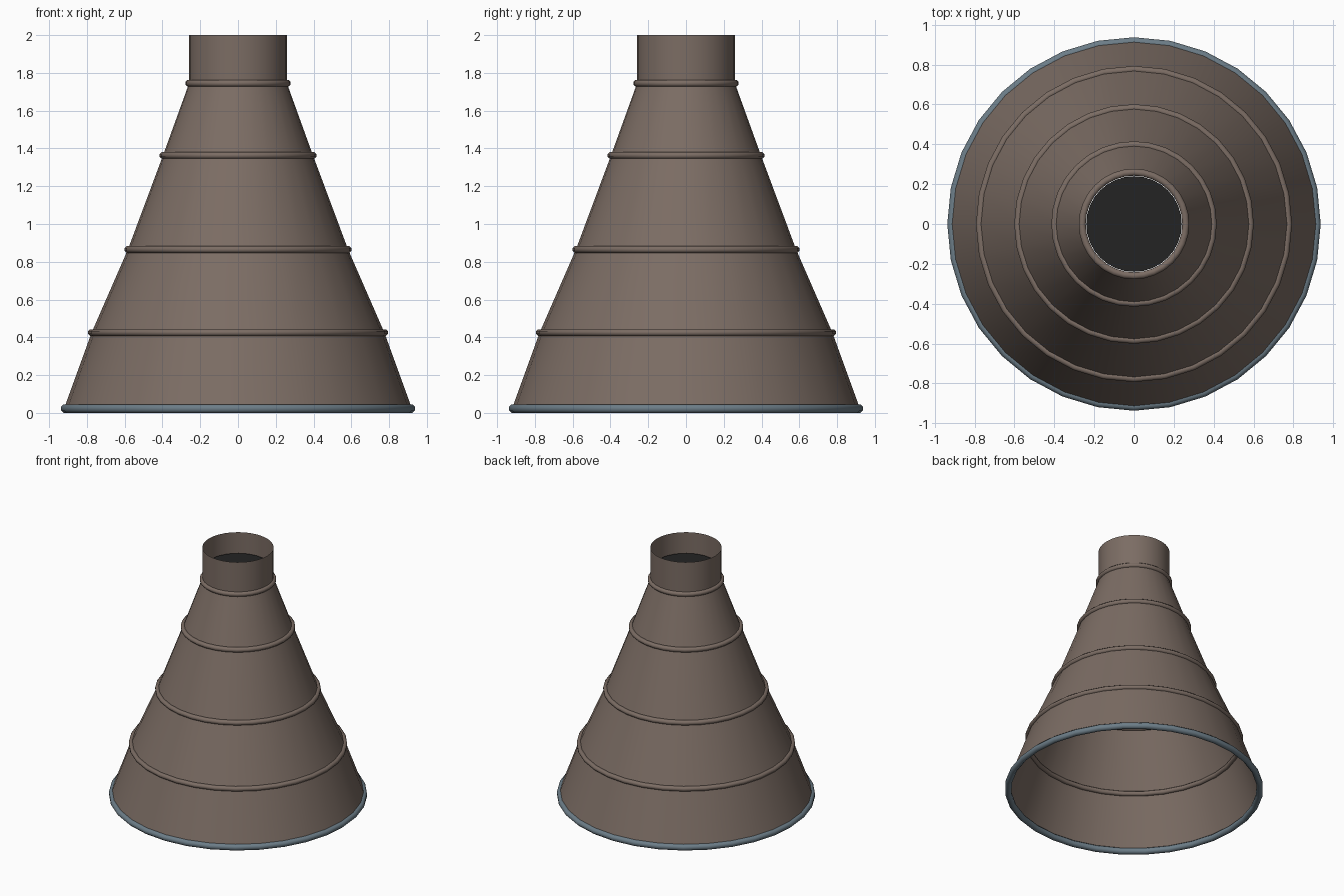
import bpy, math

cube = bpy.data.objects.get("Cube")
if cube:
    bpy.data.objects.remove(cube, do_unlink=True)

SIDES = 32


def material(name, color):
    m = bpy.data.materials.new(name)
    m.use_nodes = True
    m.diffuse_color = (*color, 1)
    m.node_tree.nodes["Principled BSDF"].inputs["Base Color"].default_value = (*color, 1)
    return m


brown = material("warm brown metal", (0.2, 0.152, 0.127))
steel = material("blue grey steel", (0.15, 0.205, 0.245))
black = material("soot black", (0.017, 0.017, 0.017))


def lathe(name, profile, mat, closed=False):
    """Revolve (radius, z) points around the z axis."""
    n = len(profile)
    verts = [(r * math.cos(a), r * math.sin(a), z)
             for a in (math.tau * i / SIDES for i in range(SIDES))
             for r, z in profile]
    faces = []
    for i in range(SIDES):
        j = (i + 1) % SIDES
        for k in range(n if closed else n - 1):
            q = (k + 1) % n
            faces.append((i * n + k, j * n + k, j * n + q, i * n + q))
    mesh = bpy.data.meshes.new(name)
    mesh.from_pydata(verts, [], faces)
    mesh.materials.append(mat)
    mesh.shade_smooth()
    obj = bpy.data.objects.new(name, mesh)
    bpy.context.collection.objects.link(obj)
    return obj


def ring(name, radius, z, tube, mat):
    """Round hoop with an eight sided section, flat on its outer side."""
    t = tube / math.cos(math.pi / 8)
    section = [(radius + t * math.cos(a), z + t * math.sin(a))
               for a in (math.tau * (k + 0.5) / 8 for k in range(8))]
    return lathe(name, section, mat, closed=True)


# Tapered shell sections and straight neck, open at both ends
joints = [(0.922, 0.02), (0.775, 0.425), (0.583, 0.865),
          (0.397, 1.363), (0.259, 1.745), (0.259, 2.0)]
names = ["lower_shell", "middle_shell", "upper_shell", "top_shell", "neck"]
for name, low, high in zip(names, joints, joints[1:]):
    lathe(name, [low, high], brown)

# Hoops covering the joints
for i, (r, z) in enumerate(joints[1:5]):
    ring(f"joint_hoop_{i + 1}", r + 0.001, z, 0.0175, brown)

# Heavy rim at the base
ring("base_rim", 0.915, 0.0225, 0.0225, steel)

# Dark plate inside the neck
bpy.ops.mesh.primitive_circle_add(vertices=SIDES, radius=0.24,
                                  fill_type='NGON', location=(0, 0, 1.84))
plate = bpy.context.object
plate.name = "neck_plate"
plate.data.materials.append(black)
